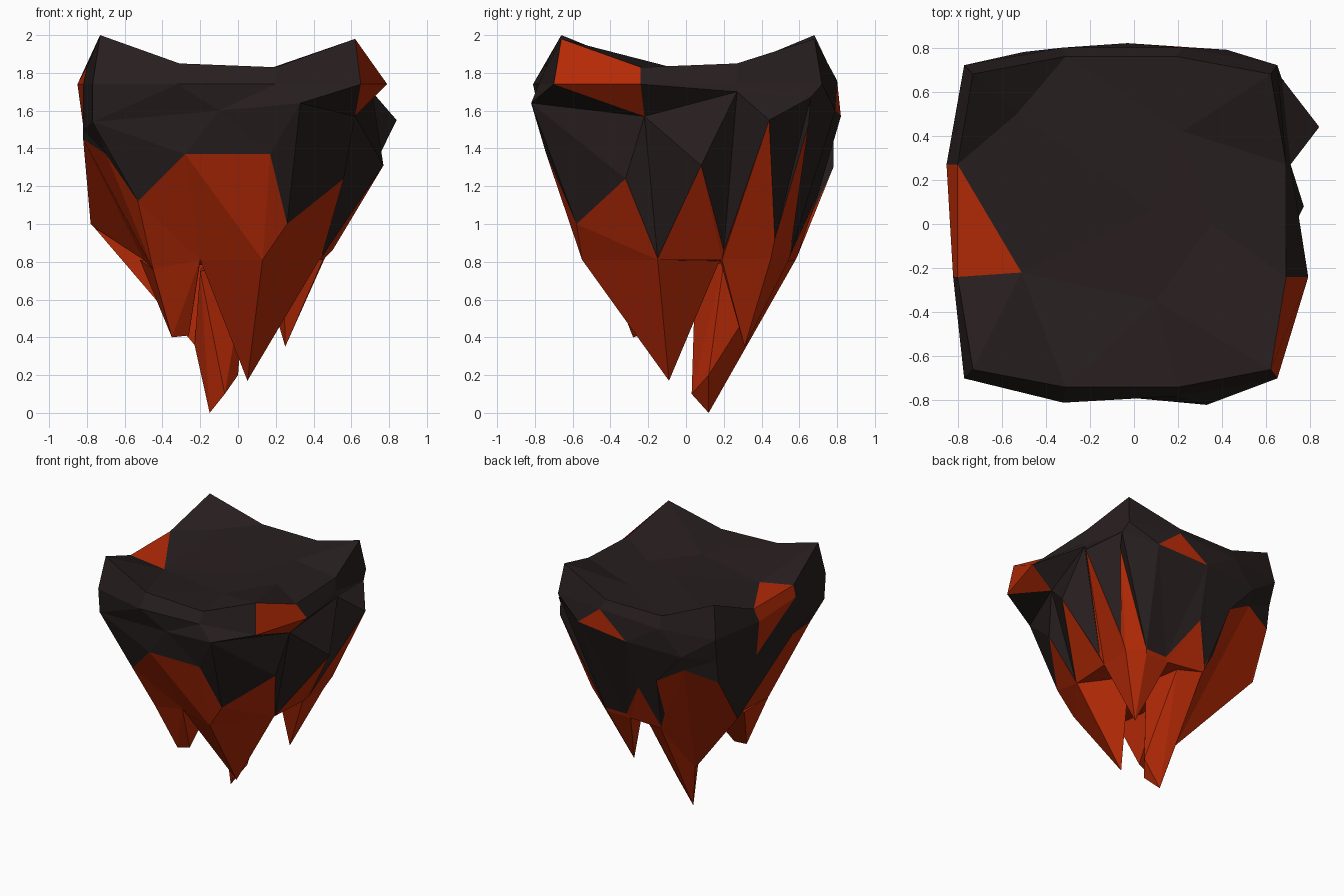
import bpy, bmesh, math
from mathutils import Vector

if "Cube" in bpy.data.objects:
    bpy.data.objects.remove(bpy.data.objects["Cube"])


def material(name, rgb):
    m = bpy.data.materials.new(name)
    m.diffuse_color = (*rgb, 1)
    m.use_nodes = True
    m.node_tree.nodes["Principled BSDF"].inputs["Base Color"].default_value = m.diffuse_color
    return m


ROCK, LAVA = 0, 1
MATS = [material("dark rock", (0.021, 0.0135, 0.0135)),
        material("lava red", (0.46, 0.023, 0.002))]


def angle(v):
    return math.atan2(v.co.y, v.co.x)


def ring(bm, pts):
    """Add a loop of points, sorted counter-clockwise."""
    return sorted((bm.verts.new(p) for p in pts), key=angle)


def stitch(bm, a, b, mat):
    """Join two loops of any point count with triangles, matched by angle."""
    def unwrap(r):
        t = [angle(v) for v in r]
        return t + [t[0] + math.tau, t[0] + 2 * math.tau]
    ta, tb = unwrap(a), unwrap(b)
    i = j = 0
    while i < len(a) or j < len(b):
        step_a = j == len(b) or (i < len(a) and ta[i] + ta[i + 1] <= tb[j] + tb[j + 1])
        va, vb = a[i % len(a)], b[j % len(b)]
        if step_a:
            i += 1
            f = bm.faces.new((va, a[i % len(a)], vb))
        else:
            j += 1
            f = bm.faces.new((va, b[j % len(b)], vb))
        f.material_index = mat


def fan(bm, r, centre, mat):
    c = bm.verts.new(centre)
    for k in range(len(r)):
        bm.faces.new((r[k], r[(k + 1) % len(r)], c)).material_index = mat


def finish(bm, name):
    bmesh.ops.recalc_face_normals(bm, faces=bm.faces)
    me = bpy.data.meshes.new(name)
    bm.to_mesh(me)
    bm.free()
    for m in MATS:
        me.materials.append(m)
    ob = bpy.data.objects.new(name, me)
    bpy.context.collection.objects.link(ob)
    return ob


# Loops of the floating rock, from the top dish down to the underside
DISH = [(-.51, -.22, 1.785), (.1, -.35, 1.80), (.35, 0, 1.81), (.22, .42, 1.81),
        (-.53, .5, 1.83)]
RIM = [(-.80, -.24, 1.83), (-.73, -.66, 2.0), (-.31, -.74, 1.85), (.20, -.74, 1.83),
       (.62, -.66, 1.98), (.69, -.24, 1.83), (.69, .27, 1.85), (.62, .68, 1.98),
       (.19, .76, 1.83), (-.31, .76, 1.83), (-.73, .68, 2.0), (-.80, .27, 1.83)]
LEDGE = [(-.82, -.24, 1.74), (-.77, -.70, 1.74), (-.32, -.81, 1.74), (.20, -.78, 1.74),
         (.65, -.70, 1.74), (.79, -.24, 1.74), (.69, .27, 1.74), (.65, .72, 1.74),
         (.22, .80, 1.76), (-.32, .80, 1.74), (-.77, .72, 1.74), (-.85, .27, 1.74)]
BELLY = [(-.82, -.24, 1.5), (-.77, -.68, 1.54), (-.1, -.78, 1.6), (.33, -.82, 1.64),
         (.62, -.22, 1.57), (.71, .27, 1.70), (.67, .66, 1.67), (.42, .79, 1.6),
         (-.03, .82, 1.57), (-.5, .78, 1.55), (-.75, .68, 1.55), (-.81, .25, 1.45)]
# Zigzag line where dark rock meets lava
SEAM = [(-.82, -.2, 1.45), (-.70, -.6, 1.37), (-.53, -.6, 1.12), (-.28, -.74, 1.37),
        (.17, -.74, 1.37), (.26, -.58, 1.0), (.56, -.32, 1.24), (.44, -.15, .82),
        (.77, .08, 1.31), (.5, .2, .86), (.84, .44, 1.55), (.52, .47, .92),
        (.68, .65, 1.53), (.34, .55, .83), (.15, .55, .83), (-.06, .70, 1.16),
        (-.19, .59, .83), (-.28, .78, 1.3), (-.5, .74, 1.43), (-.75, .65, 1.36),
        (-.78, .45, 1.0)]
BASE = [(-.5, -.01, .81), (-.45, -.42, .76), (-.2, -.43, .81), (.13, -.55, .81),
        (.43, -.15, .81), (.45, .19, .81), (.46, .45, .82), (.33, .54, .8), (.12, .54, .8),
        (-.18, .58, .81), (-.23, .21, .36), (-.76, .44, .98)]

bm = bmesh.new()
dish, rim, ledge, belly, seam, base = (
    ring(bm, p) for p in (DISH, RIM, LEDGE, BELLY, SEAM, BASE))
fan(bm, dish, (.08, .06, 1.80), ROCK)
stitch(bm, rim, dish, ROCK)
for k in range(len(rim)):
    n = (k + 1) % len(rim)
    bm.faces.new((rim[k], rim[n], ledge[n], ledge[k])).material_index = ROCK
stitch(bm, ledge, belly, ROCK)
stitch(bm, belly, seam, ROCK)
stitch(bm, seam, base, LAVA)
fan(bm, base, (0, .1, .8), LAVA)

# Glowing patches: faces whose middle lies near one of these spots
HOT = [Vector(p) for p in ((.69, -.46, 1.82), (.69, -.39, 1.68), (-.825, .01, 1.79),
                           (-.83, 0, 1.67), (-.70, -.06, 1.82), (.20, .80, 1.64))]
for f in bm.faces:
    c = f.calc_center_median()
    if any((c - h).length < 0.1 for h in HOT):
        f.material_index = LAVA
finish(bm, "floating_rock")

# Hanging lava spikes, each the hull of its root points and its tip points
SPIKES = {
    "front_spike": [(-.2, -.43, .81), (.13, -.55, .81), (.43, -.15, .81), (.2, .18, .81),
                    (.05, -.09, .17)],
    "right_spike": [(.45, .19, .81), (.46, .45, .82), (.33, .54, .8), (.12, .54, .8),
                    (.24, .18, .81), (.25, .31, .35)],
    "back_spike": [(-.18, .58, .81), (-.23, .21, .36), (-.2, .05, .75), (.05, .2, .8),
                   (0, .5, .8), (-.07, .03, .1), (0, .12, .2), (-.15, .12, 0)],
    "left_spike": [(-.52, -.01, .81), (-.45, -.42, .76), (-.2, -.43, .81), (-.2, .05, .8),
                   (-.35, -.28, .4), (-.26, -.25, .41)],
}
for name, pts in SPIKES.items():
    bm = bmesh.new()
    hull = bmesh.ops.convex_hull(bm, input=[bm.verts.new(p) for p in pts])
    bmesh.ops.delete(bm, geom=[v for v in hull["geom_interior"]
                               if isinstance(v, bmesh.types.BMVert)], context='VERTS')
    for f in bm.faces:
        f.material_index = LAVA
    finish(bm, name)
